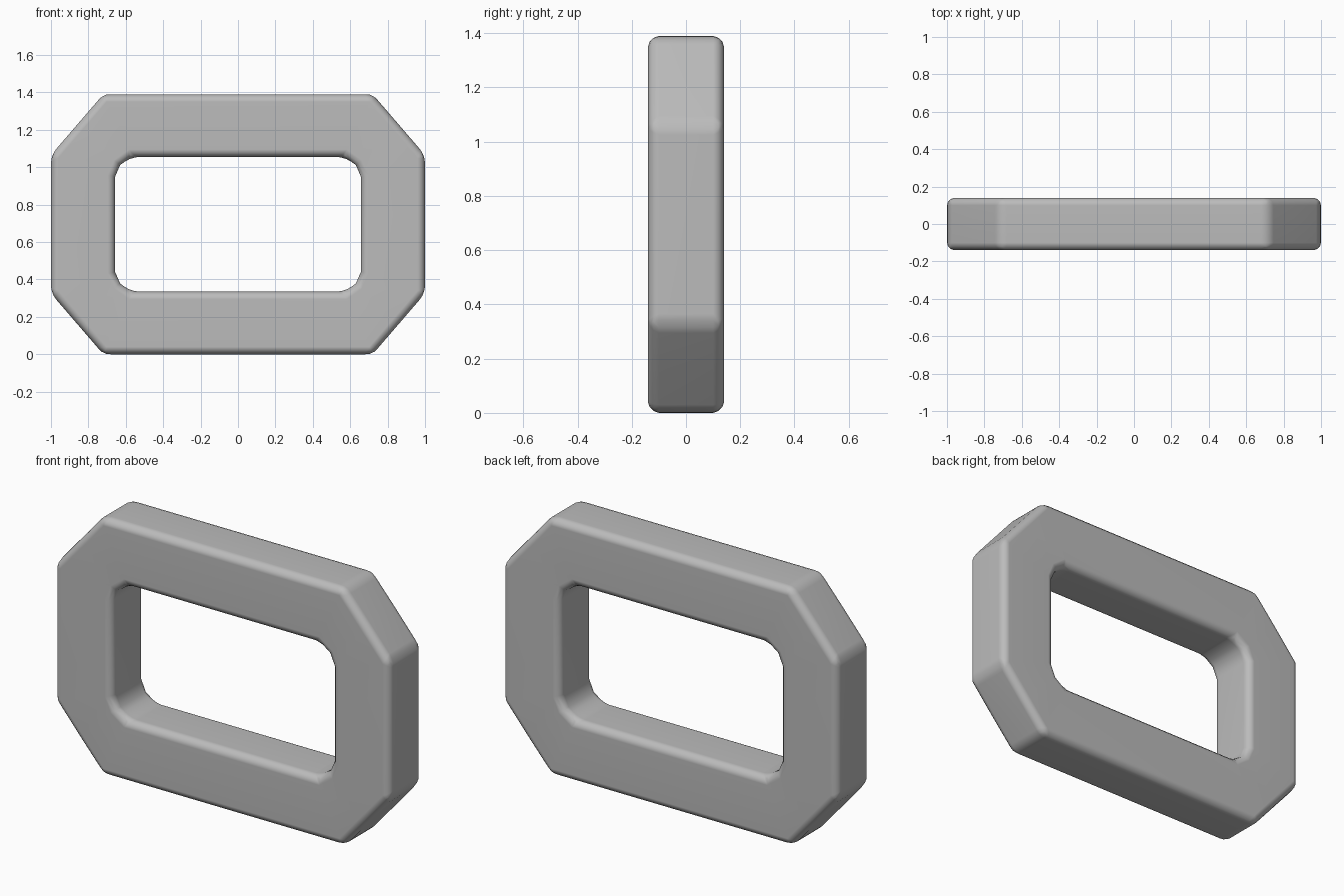
import bpy, bmesh

cube = bpy.data.objects.get("Cube")
if cube:
    bpy.data.objects.remove(cube, do_unlink=True)

HALF_DEPTH, MID_Z, BEVEL = 0.14, 0.695, 0.04

# One corner of each outline, measured from the ring centre
outer_corner = [(1.0, 0.37), (0.86, 0.5325), (0.72, 0.695)]
inner_corner = [(0.657, 0.255), (0.63, 0.317), (0.57, 0.36)]


def outline(corner):
    """Mirror one corner into a closed loop around the ring."""
    loop = list(corner)
    loop += [(-x, z) for x, z in reversed(corner)]
    loop += [(-x, -z) for x, z in corner]
    loop += [(x, -z) for x, z in reversed(corner)]
    return loop


# Chamfered ring
bm = bmesh.new()


def add_loop(corner, y):
    return [bm.verts.new((x, y, z + MID_Z)) for x, z in outline(corner)]


loops = [add_loop(outer_corner, -HALF_DEPTH), add_loop(outer_corner, HALF_DEPTH),
         add_loop(inner_corner, HALF_DEPTH), add_loop(inner_corner, -HALF_DEPTH)]
count = len(loops[0])
for a, b in zip(loops, loops[1:] + loops[:1]):
    for i in range(count):
        j = (i + 1) % count
        bm.faces.new((a[i], a[j], b[j], b[i]))
bmesh.ops.recalc_face_normals(bm, faces=bm.faces)

# Round the rims and the outer corners
sharp = [e for e in bm.edges if e.calc_face_angle() > 0.6]
bmesh.ops.bevel(bm, geom=sharp, offset=BEVEL, offset_type='OFFSET', segments=3,
                profile=0.5, affect='EDGES', clamp_overlap=True)

mesh = bpy.data.meshes.new("ring_link")
bm.to_mesh(mesh)
bm.free()
ring = bpy.data.objects.new("ring_link", mesh)
bpy.context.collection.objects.link(ring)

# Plain grey surface
grey = bpy.data.materials.new("plain grey")
grey.use_nodes = True
colour = (0.5, 0.5, 0.5, 1)
grey.diffuse_color = colour
grey.node_tree.nodes["Principled BSDF"].inputs["Base Color"].default_value = colour
mesh.materials.append(grey)

# Smooth shading with broad faces kept flat
for face in mesh.polygons:
    face.use_smooth = True
normals = ring.modifiers.new("weighted_normals", 'WEIGHTED_NORMAL')
normals.keep_sharp = True
